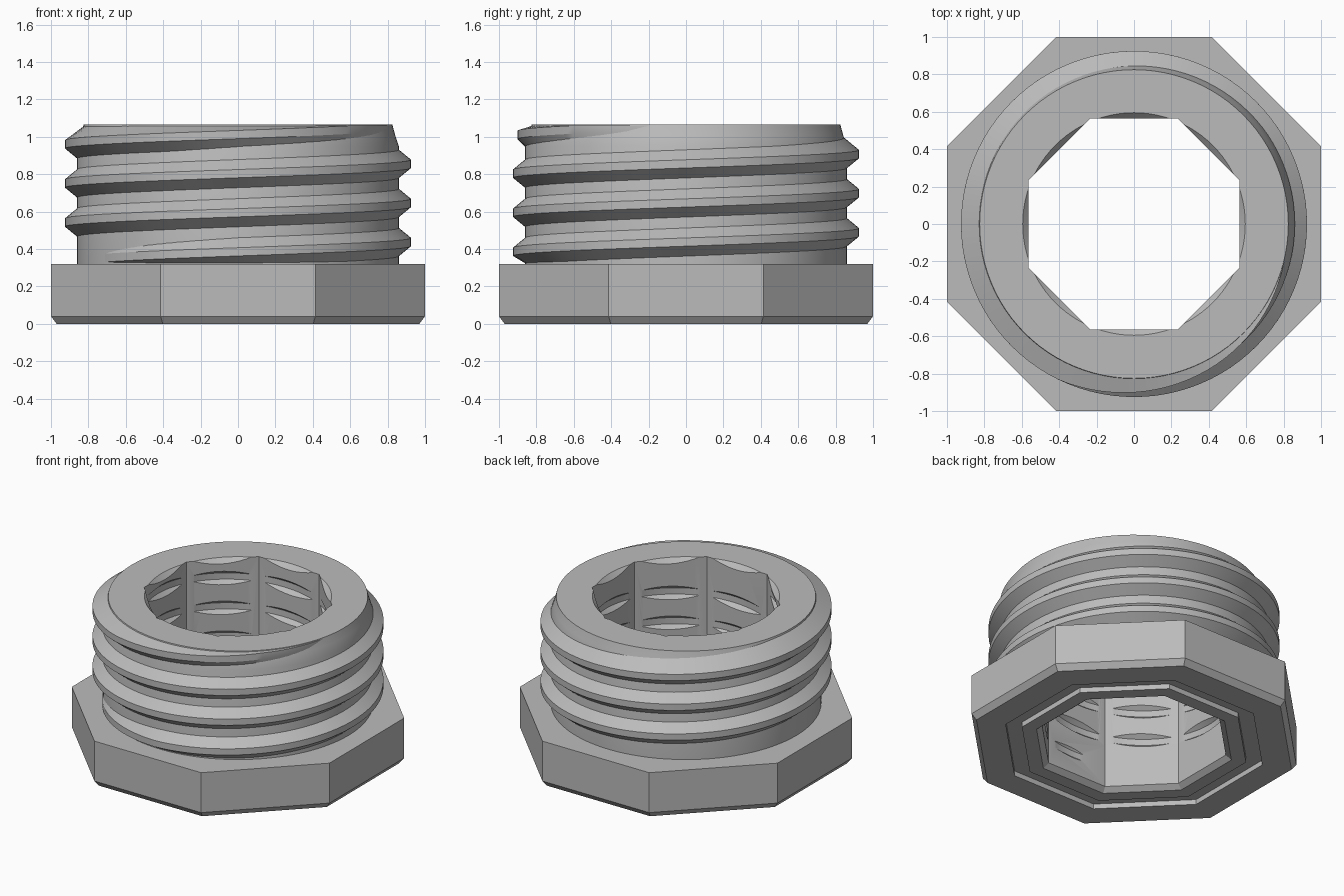
import bpy, bmesh, math
from math import cos, sin, pi

if "Cube" in bpy.data.objects:
    bpy.data.objects.remove(bpy.data.objects["Cube"], do_unlink=True)

PITCH, CREST_Z, TOP, BASE_TOP = 0.209, 0.437, 1.065, 0.32
HOLE = 0.565
OCT = 1 / cos(pi / 8)          # apothem to corner radius

grey = bpy.data.materials.new("plain_grey")
grey.use_nodes = True
COLOUR = (0.5, 0.5, 0.5, 1)
grey.diffuse_color = COLOUR
grey.node_tree.nodes["Principled BSDF"].inputs["Base Color"].default_value = COLOUR


def finish(bm, name):
    bmesh.ops.recalc_face_normals(bm, faces=bm.faces)
    mesh = bpy.data.meshes.new(name)
    bm.to_mesh(mesh)
    bm.free()
    mesh.materials.append(grey)
    obj = bpy.data.objects.new(name, mesh)
    bpy.context.collection.objects.link(obj)
    return obj


def skin(bm, rings, closed):
    """Join successive point rings with quads."""
    rows = [[bm.verts.new(p) for p in ring] for ring in rings]
    pairs = list(zip(rows, rows[1:])) + ([(rows[-1], rows[0])] if closed else [])
    n = len(rows[0])
    for a, b in pairs:
        for i in range(n):
            j = (i + 1) % n
            bm.faces.new((a[i], a[j], b[j], b[i]))
    if not closed:
        bm.faces.new(rows[0])
        bm.faces.new(rows[-1])


def lathe(name, profile, sides, closed=False, scale=1, turn=0):
    bm = bmesh.new()
    angles = [turn + 2 * pi * i / sides for i in range(sides)]
    skin(bm, [[(r * scale * cos(a), r * scale * sin(a), z) for a in angles]
              for r, z in profile], closed)
    return finish(bm, name)


def octagon(name, profile, closed=False):
    return lathe(name, profile, 8, closed, OCT, pi / 8)


def helix(name, start, end, crest, root, half_crest, half_root,
          fade_in, fade_out, low, high, steps=96):
    """Trapezoid swept along the thread; turns counted from the +x side."""
    bm = bmesh.new()
    rings = []
    count = round((end - start) * steps)
    for i in range(count + 1):
        k = start + (end - start) * i / count
        fade = max(0.02, min(1, (k - start) / fade_in, (end - k) / fade_out))
        tip = root + (crest - root) * fade
        z = CREST_Z + PITCH * k
        a = 2 * pi * k
        rings.append([(r * cos(a), r * sin(a), min(high, max(low, z + dz)))
                      for r, dz in ((root, -half_root), (tip, -half_crest),
                                    (tip, half_crest), (root, half_root))])
    skin(bm, rings, False)
    return finish(bm, name)


def cut(obj, cutters):
    for c in cutters:
        mod = obj.modifiers.new(c.name, "BOOLEAN")
        mod.operation, mod.solver, mod.object = "DIFFERENCE", "EXACT", c
    bpy.context.view_layer.update()
    graph = bpy.context.evaluated_depsgraph_get()
    mesh = bpy.data.meshes.new_from_object(obj.evaluated_get(graph))
    obj.modifiers.clear()
    obj.data = mesh


# Octagonal flange with a chamfered foot and a sealing groove underneath
flange = octagon("flange", [
    (HOLE, 0.03), (0.60, 0), (0.69, 0), (0.69, 0.035), (0.79, 0.035),
    (0.79, 0), (0.97, 0), (1, 0.04), (1, BASE_TOP), (HOLE, BASE_TOP)], True)

# Round neck, tapering slightly at the top
neck = lathe("neck", [(0.86, BASE_TOP), (0.86, 0.95), (0.84, 1.01), (0.825, TOP)], 96)

# Cutters: octagonal bore, mouth chamfer, internal thread groove
bore = octagon("bore_cutter", [(HOLE, 0.1), (HOLE, 1.3)])
mouth = lathe("mouth_cutter", [(0.535, 1.0), (0.595, TOP), (0.60, 1.2)], 96)
groove = helix("groove_cutter", -1.35, 2.8, 0.595, 0.53, 0.022, 0.077,
               0.15, 0.2, 0.05, 1.04)
cut(neck, [bore, mouth, groove])
cut(flange, [groove])

# External thread, running out at both ends
thread = helix("thread", -0.5, 2.98, 0.925, 0.82, 0.022, 0.108,
               0.25, 0.3, BASE_TOP - 0.02, TOP - 0.005)

for c in (bore, mouth, groove):
    bpy.data.objects.remove(c, do_unlink=True)

# Smooth the round surfaces and keep the edges crisp
for obj in (flange, neck, thread):
    bpy.ops.object.select_all(action="DESELECT")
    obj.select_set(True)
    bpy.context.view_layer.objects.active = obj
    bpy.ops.object.shade_smooth_by_angle(angle=math.radians(22))
